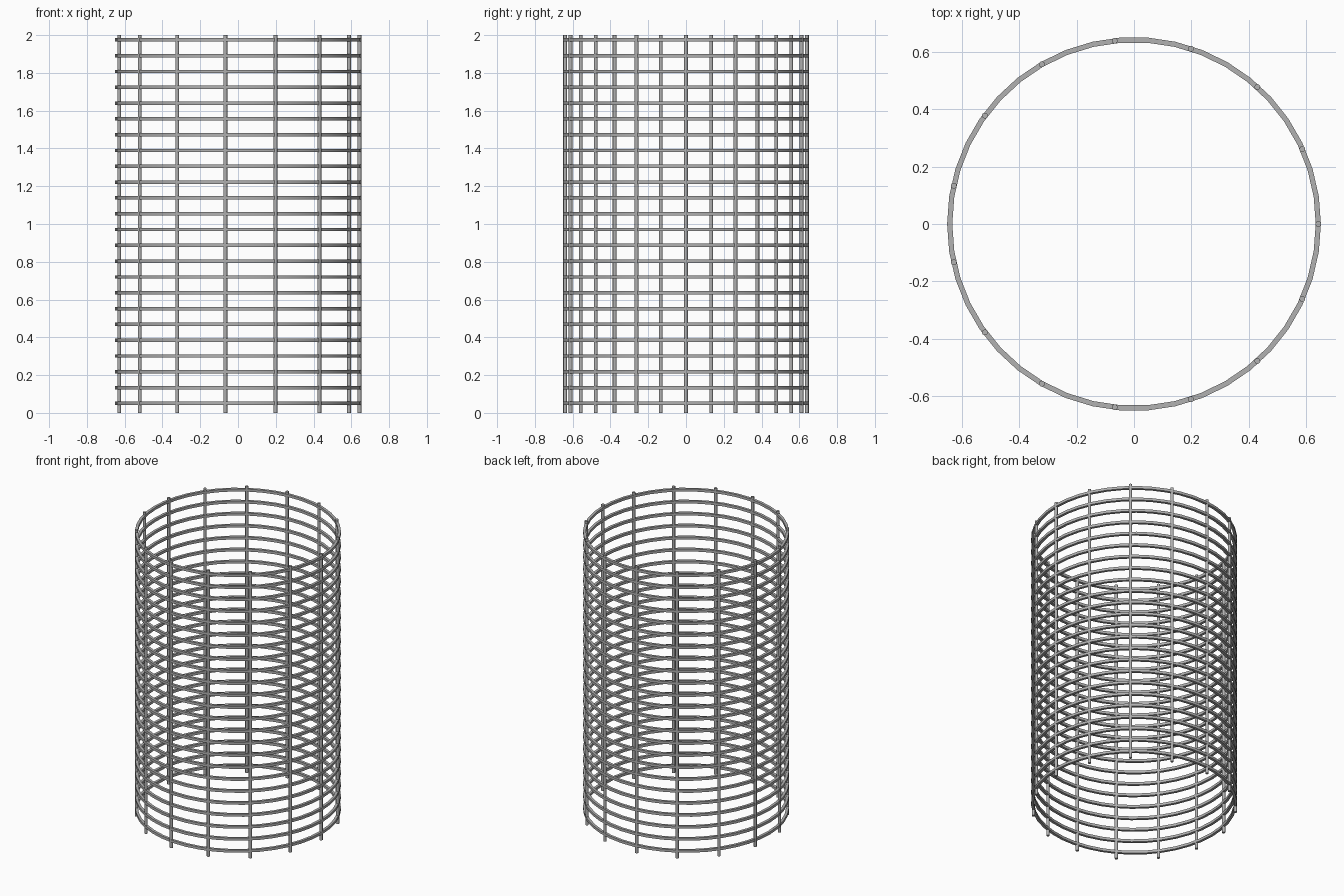
import bpy, bmesh, math
from mathutils import Matrix

if "Cube" in bpy.data.objects:
    bpy.data.objects.remove(bpy.data.objects["Cube"])

RADIUS = 0.643
BARS, RINGS = 15, 24
RING_SEGMENTS, BAR_SIDES = 42, 8
BAR_RADIUS, HOOP_HALF = 0.0105, 0.009

steel = bpy.data.materials.new("steel grey")
steel.diffuse_color = (0.44, 0.44, 0.44, 1)
steel.use_nodes = True
steel.node_tree.nodes["Principled BSDF"].inputs["Base Color"].default_value = steel.diffuse_color


def finish(bm, name):
    mesh = bpy.data.meshes.new(name)
    bmesh.ops.recalc_face_normals(bm, faces=bm.faces)
    bm.to_mesh(mesh)
    bm.free()
    mesh.materials.append(steel)
    obj = bpy.data.objects.new(name, mesh)
    bpy.context.collection.objects.link(obj)
    bpy.ops.object.select_all(action='DESELECT')
    obj.select_set(True)
    bpy.context.view_layer.objects.active = obj
    bpy.ops.object.shade_smooth_by_angle(angle=math.radians(50))
    return obj


# Upright bars, evenly spaced around the circle
bm = bmesh.new()
for i in range(BARS):
    a = math.tau * i / BARS
    place = Matrix.Rotation(a, 4, 'Z') @ Matrix.Translation((RADIUS, 0, 1))
    bmesh.ops.create_cone(bm, cap_ends=True, segments=BAR_SIDES, radius1=BAR_RADIUS,
                          radius2=BAR_RADIUS, depth=2, matrix=place)
finish(bm, "upright_bars")

# Stacked horizontal hoops with a square section
bm = bmesh.new()
section = [(1, -1), (1, 1), (-1, 1), (-1, -1)]
for k in range(RINGS):
    z = 0.05 + k * (1.975 - 0.05) / (RINGS - 1)
    loops = []
    for i in range(RING_SEGMENTS):
        a = math.tau * i / RING_SEGMENTS
        loops.append([bm.verts.new(((RADIUS + u * HOOP_HALF) * math.cos(a),
                                    (RADIUS + u * HOOP_HALF) * math.sin(a),
                                    z + v * HOOP_HALF)) for u, v in section])
    for i, loop in enumerate(loops):
        nxt = loops[(i + 1) % RING_SEGMENTS]
        for j in range(4):
            j2 = (j + 1) % 4
            bm.faces.new((loop[j], nxt[j], nxt[j2], loop[j2]))
finish(bm, "hoops")
